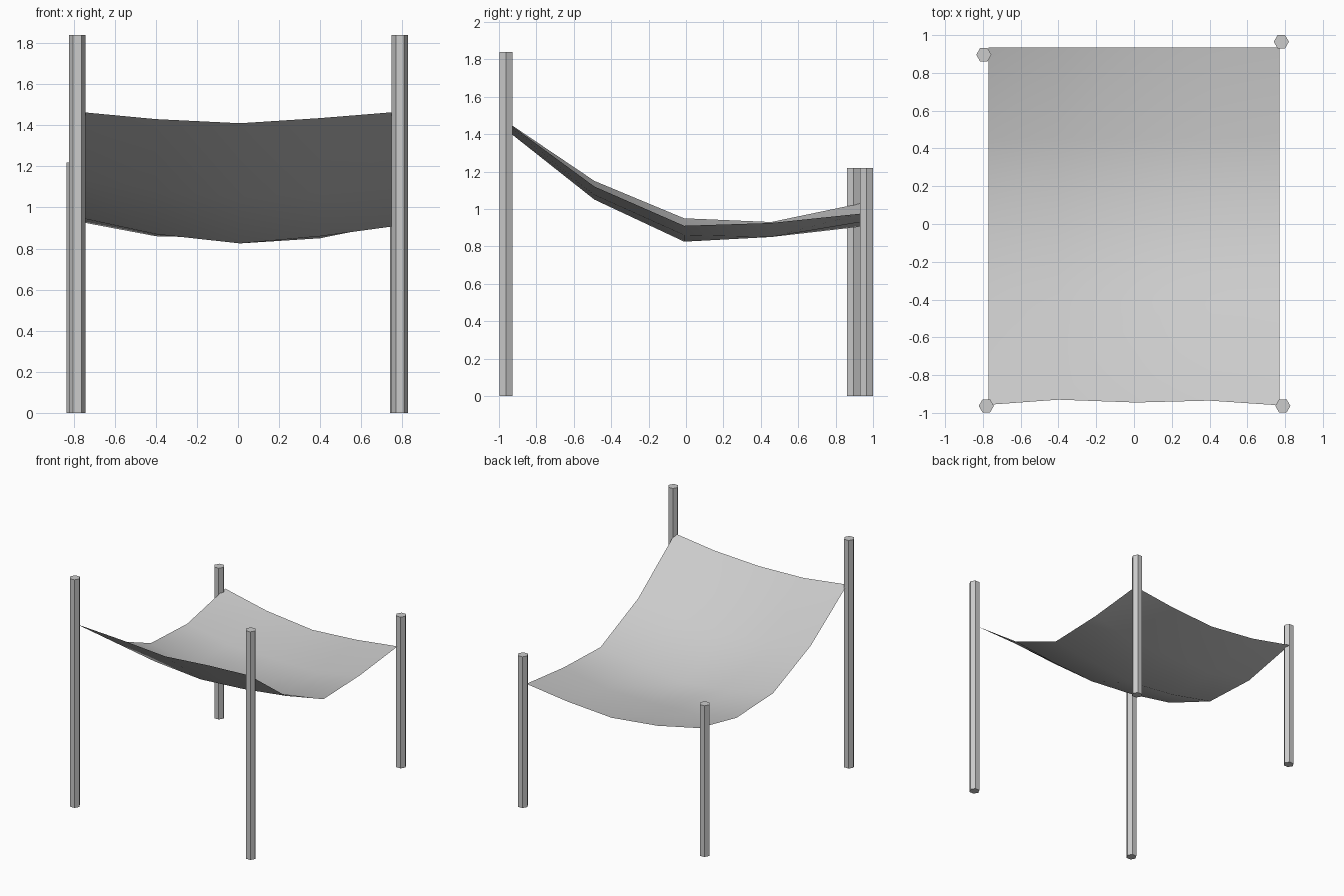
import bpy
import bmesh

cube = bpy.data.objects.get("Cube")
if cube:
    bpy.data.objects.remove(cube, do_unlink=True)


def material(name, color):
    mat = bpy.data.materials.new(name)
    mat.use_nodes = True
    mat.diffuse_color = color
    mat.node_tree.nodes["Principled BSDF"].inputs["Base Color"].default_value = color
    return mat


grey = material("light grey", (0.6, 0.6, 0.6, 1))


def add_object(name, bm):
    mesh = bpy.data.meshes.new(name)
    bm.to_mesh(mesh)
    bm.free()
    mesh.materials.append(grey)
    obj = bpy.data.objects.new(name, mesh)
    bpy.context.collection.objects.link(obj)
    return obj


# Hexagonal posts with a corner pointing along x
def post(name, x, y, height):
    bm = bmesh.new()
    bmesh.ops.create_cone(bm, cap_ends=True, segments=6,
                          radius1=0.04, radius2=0.04, depth=height)
    # Turn the hexagon so its flat sides face front and back
    tip = max(v.co.x for v in bm.verts)
    if tip < 0.039:
        for v in bm.verts:
            v.co.x, v.co.y = v.co.y, -v.co.x
    bmesh.ops.translate(bm, verts=bm.verts, vec=(x, y, height / 2))
    add_object(name, bm)


post("front_right_post", -0.782, -0.963, 1.84)
post("front_left_post", 0.788, -0.963, 1.84)
post("back_right_post", -0.795, 0.896, 1.22)
post("back_left_post", 0.78, 0.965, 1.22)

# Sagging cloth: heights per row from front to back, right to left
columns = (-0.77, -0.4, 0.01, 0.4, 0.77)
rows = (
    (-0.945, (1.465, 1.43, 1.41, 1.435, 1.465)),
    (-0.49, (1.15, 1.085, 1.05, 1.075, 1.12)),
    (-0.01, (0.95, 0.87, 0.825, 0.86, 0.91)),
    (0.455, (0.93, 0.86, 0.85, 0.85, 0.925)),
    (0.935, (1.03, 0.95, 0.905, 0.93, 0.975)),
)
front_shift = (-0.012, 0.015, 0, 0.01, -0.015)

bm = bmesh.new()
grid = []
for i, (y, heights) in enumerate(rows):
    grid.append([bm.verts.new((x, y + (s if i == 0 else 0), z))
                 for x, z, s in zip(columns, heights, front_shift)])
for a, b in zip(grid, grid[1:]):
    for j in range(len(columns) - 1):
        face = bm.faces.new((a[j], a[j + 1], b[j + 1], b[j]))
        face.smooth = True
add_object("cloth_canopy", bm)
